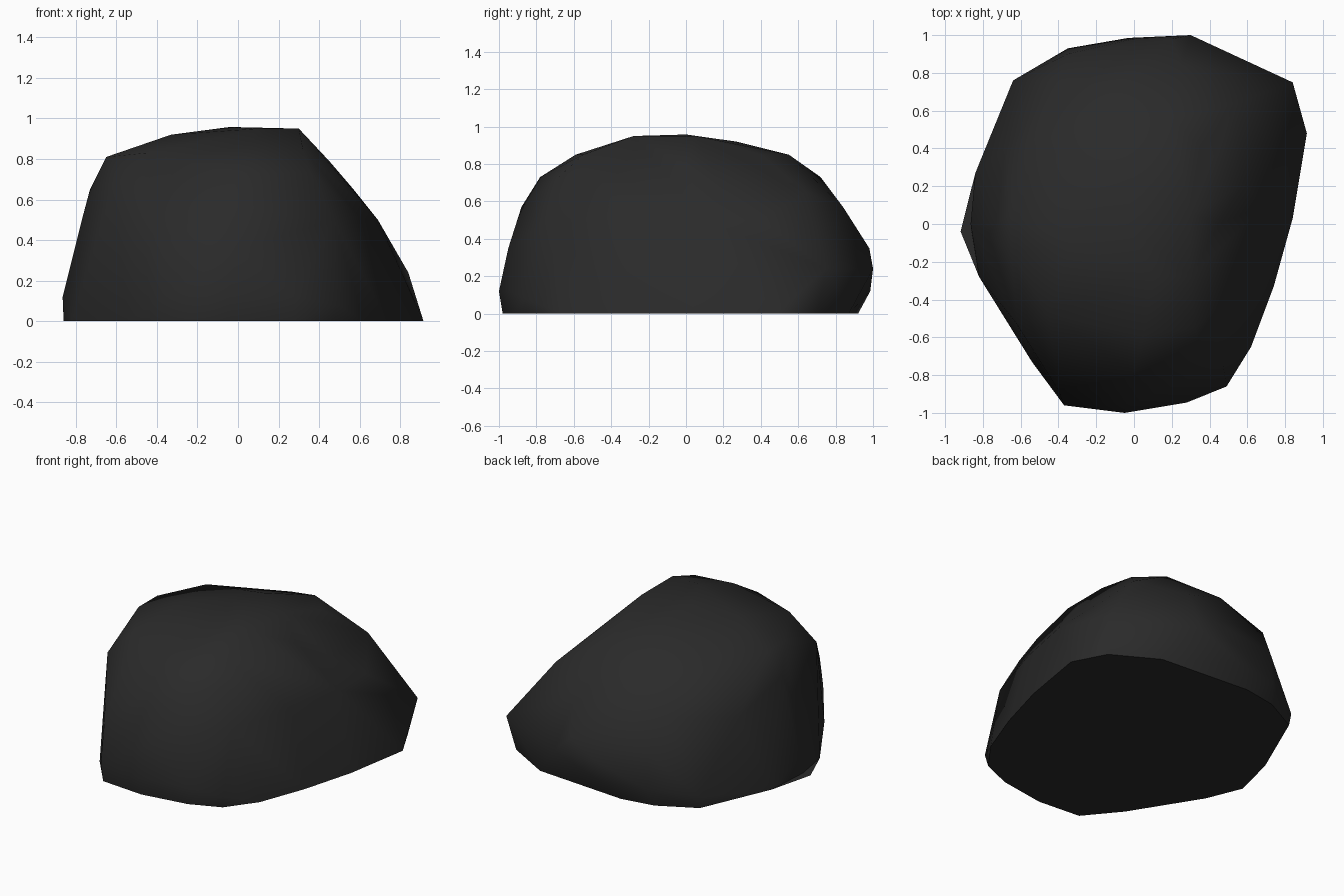
import bpy
import bmesh
import math

if "Cube" in bpy.data.objects:
    bpy.data.objects.remove(bpy.data.objects["Cube"])

# Ground contour of the boulder
BASE = [(-.86, -.04), (-.84, .27), (-.63, .75), (-.38, .88), (-.15, .92), (.5, .87),
        (.8, .7), (.915, .48), (.84, .03), (.74, -.33), (.62, -.65), (.475, -.845),
        (.27, -.93), (-.05, -.98), (-.355, -.955), (-.54, -.73), (-.82, -.28)]

# Contour points above the ground, grouped by height
LEVELS = {
    0.00: BASE,
    0.08: [(.49, -.86), (-.64, .76)],
    0.12: [(-.37, -.96), (-.05, -1), (.28, -.945), (-.35, .93), (-.03, .985), (-.865, 0)],
    0.24: [(.84, .75), (.6, .85), (.3, 1.0), (0, .98)],
    0.35: [(-.4, -.88), (0, -.95), (.2, .98), (-.35, .9)],
    0.50: [(-.77, -.05), (-.68, .4), (.69, .4), (.69, .1), (.61, -.3), (.47, -.74)],
    0.57: [(-.05, -.88), (.25, .84), (-.4, .77)],
    0.65: [(.54, .64), (.57, .2), (-.73, 0), (-.62, -.53)],
    0.73: [(.36, -.68), (0, -.78), (-.1, .72)],
    0.79: [(-.52, .4), (-.6, -.3), (.45, 0)],
    0.81: [(-.65, -.15), (-.65, .05)],
    0.83: [(-.45, -.48)],
    0.85: [(.05, -.59), (.32, -.55), (.2, .55), (.36, .4)],
    0.92: [(-.33, -.1), (0, .27)],
    0.95: [(.3, -.28), (.3, .05), (.1, -.28)],
    0.958: [(-.04, 0)],
}

# Dark stone colour
stone = bpy.data.materials.new("dark_stone")
stone.diffuse_color = (0.023, 0.023, 0.023, 1)
stone.use_nodes = True
stone.node_tree.nodes["Principled BSDF"].inputs["Base Color"].default_value = stone.diffuse_color


def add_object(name, bm):
    mesh = bpy.data.meshes.new(name)
    bm.to_mesh(mesh)
    bm.free()
    mesh.materials.append(stone)
    obj = bpy.data.objects.new(name, mesh)
    bpy.context.collection.objects.link(obj)
    return obj


# Boulder body: convex skin over the contours, open underneath
bm = bmesh.new()
for z, points in LEVELS.items():
    for x, y in points:
        bm.verts.new((x, y, z))
bmesh.ops.convex_hull(bm, input=bm.verts[:])
bmesh.ops.delete(bm, geom=[v for v in bm.verts if not v.link_faces], context='VERTS')
bmesh.ops.recalc_face_normals(bm, faces=bm.faces[:])
under = [f for f in bm.faces if all(v.co.z < .001 for v in f.verts)]
bmesh.ops.delete(bm, geom=under, context='FACES')
boulder = add_object("boulder", bm)

# Flat underside, with a slight lip on the left
bm = bmesh.new()
rim = [(-.918, -.04)] + BASE[1:]
bm.faces.new([bm.verts.new((x, y, 0)) for x, y in rim])
bm.normal_update()
for face in bm.faces:
    if face.normal.z > 0:
        face.normal_flip()
add_object("underside", bm)

# Soft rounded sides
bpy.context.view_layer.objects.active = boulder
boulder.select_set(True)
bpy.ops.object.shade_smooth_by_angle(angle=math.radians(62))
